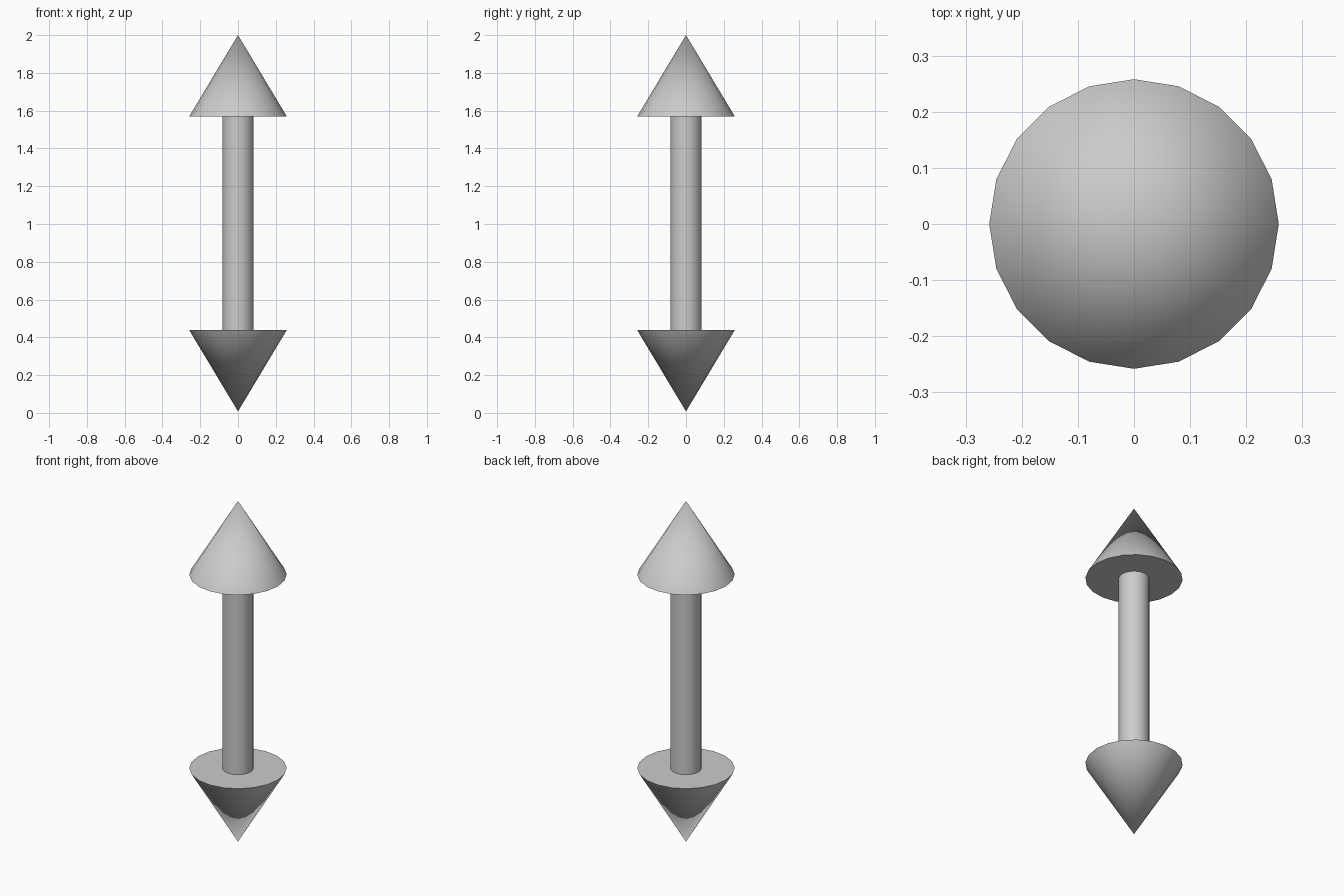
import bpy
from math import pi

if "Cube" in bpy.data.objects:
    bpy.data.objects.remove(bpy.data.objects["Cube"])

SIDES = 20
HEAD_R, HEAD_H = 0.258, 0.43
SHAFT_R = 0.082
TOP, BOTTOM = 2.0, 0.008


def add_part(name, r_low, r_high, z_low, z_high):
    """Closed upright cone or cylinder with a corner on the +x and +y axes."""
    bpy.ops.mesh.primitive_cone_add(
        vertices=SIDES, radius1=r_low, radius2=r_high, depth=z_high - z_low,
        location=(0, 0, (z_low + z_high) / 2))
    part = bpy.context.object
    part.name = name
    bpy.ops.object.shade_smooth_by_angle(angle=pi / 6)
    return part


# Arrowheads pointing up and down
add_part("upper_arrowhead", HEAD_R, 0, TOP - HEAD_H, TOP)
add_part("lower_arrowhead", 0, HEAD_R, BOTTOM, BOTTOM + HEAD_H)

# Shaft joining the two flat arrowhead bases
add_part("shaft", SHAFT_R, SHAFT_R, BOTTOM + HEAD_H, TOP - HEAD_H)
